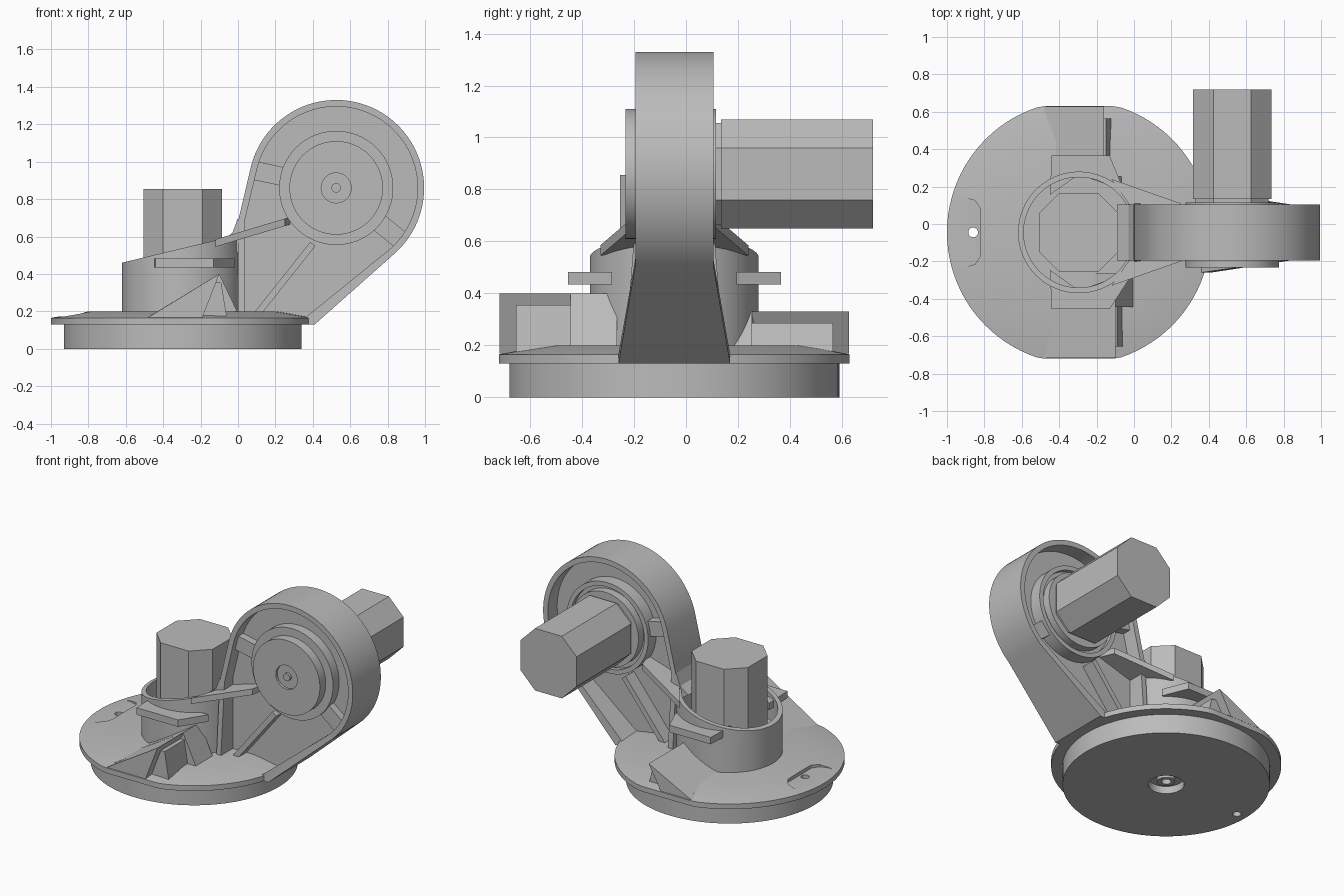
import bpy, bmesh, math
from mathutils import Vector

cube = bpy.data.objects.get("Cube")
if cube:
    bpy.data.objects.remove(cube, do_unlink=True)

mat = bpy.data.materials.new("plain grey")
mat.use_nodes = True
GREY = (0.5, 0.5, 0.5, 1)
mat.diffuse_color = GREY
mat.node_tree.nodes["Principled BSDF"].inputs["Base Color"].default_value = GREY

CX, CY = -0.295, -0.045      # base axis
HX, HZ = 0.525, 0.86         # arm hub axis


def finish(name, bm):
    bmesh.ops.recalc_face_normals(bm, faces=bm.faces)
    me = bpy.data.meshes.new(name)
    bm.to_mesh(me)
    bm.free()
    me.materials.append(mat)
    ob = bpy.data.objects.new(name, me)
    bpy.context.collection.objects.link(ob)
    return ob


def smooth(ob):
    ob.data.shade_smooth()
    ob.data.set_sharp_from_angle(angle=math.radians(25))


def prism(name, pts, a, b, axis="y", lift=None):
    """Extrude a 2D outline along y or z; lift(x) shears it upward."""
    bm = bmesh.new()
    rings = []
    for t in (a, b):
        ring = []
        for u, v in pts:
            p = Vector((u, t, v) if axis == "y" else (u, v, t))
            if lift:
                p.z += lift(u)
            ring.append(bm.verts.new(p))
        rings.append(ring)
        bm.faces.new(ring)
    n = len(pts)
    for i in range(n):
        j = (i + 1) % n
        bm.faces.new((rings[0][i], rings[0][j], rings[1][j], rings[1][i]))
    return finish(name, bm)


def lathe(name, profile, place, seg=96, closed=False):
    """Revolve (radius, height) points; place maps local xyz to the model."""
    bm = bmesh.new()
    rings = []
    for r, h in profile:
        count = seg if r > 0 else 1
        rings.append([bm.verts.new(place(r * math.cos(k * math.tau / seg),
                                         r * math.sin(k * math.tau / seg), h))
                      for k in range(count)])
    pairs = list(zip(rings, rings[1:]))
    if closed:
        pairs.append((rings[-1], rings[0]))
    for p, q in pairs:
        for k in range(seg):
            m = (k + 1) % seg
            loop = [p[k % len(p)], p[m % len(p)], q[m % len(q)], q[k % len(q)]]
            bm.faces.new(list(dict.fromkeys(loop)))
    return finish(name, bm)


def cut(ob, cutter):
    mod = ob.modifiers.new("cut", "BOOLEAN")
    mod.operation, mod.object, mod.solver = "DIFFERENCE", cutter, "EXACT"
    dg = bpy.context.evaluated_depsgraph_get()
    me = bpy.data.meshes.new_from_object(ob.evaluated_get(dg))
    ob.modifiers.clear()
    ob.data = me
    bpy.data.objects.remove(cutter, do_unlink=True)


def base_place(x, y, h):
    return (CX + x, CY + max(-0.675, min(0.675, y)), h)


def hub_place(x, y, h):
    return (HX + x, h, HZ + y)


def octagon(cx, cy, half, flat):
    return [(cx + x, cy + y) for x, y in (
        (half, flat), (flat, half), (-flat, half), (-half, flat),
        (-half, -flat), (-flat, -half), (flat, -half), (half, -flat))]


# Base disc and flange with two flat sides, socket below
base = lathe("base_plate", [(0, 0.07), (0.03, 0.07), (0.03, 0.02), (0.055, 0.02),
                            (0.055, 0.05), (0.11, 0.05), (0.11, 0), (0.635, 0),
                            (0.635, 0.13), (0.705, 0.13), (0.705, 0.165),
                            (0.5, 0.2), (0, 0.2)], base_place)
cut(base, lathe("hole_cutter", [(0, -0.1), (0.026, -0.1), (0.026, 0.4), (0, 0.4)],
                lambda x, y, h: (-0.86 + x, CY + y, h), 24))
cut(base, prism("pocket_cutter", [(-1.1, 0.14), (-0.9, 0.14), (-0.85, 0.125), (-0.82, 0.08),
                                  (-0.82, -0.17), (-0.85, -0.215), (-0.9, -0.23),
                                  (-1.1, -0.23)], 0.172, 0.4, "z"))
smooth(base)


# Upright tube with a slanted lip
def tube_place(x, y, h):
    z = 0.46 + 0.24 * (x + 0.325) if h > 0.4 else h
    return (CX + x, CY + y, z)


smooth(lathe("tube_wall", [(0.325, 0.19), (0.325, 0.5), (0.295, 0.5), (0.295, 0.19)],
             tube_place, closed=True))
smooth(lathe("tube_floor", [(0, 0.19), (0.3, 0.19), (0.3, 0.33), (0, 0.33)], tube_place))
prism("upright_motor", octagon(CX, CY, 0.21, 0.105), 0.3, 0.855, "z")

# Side lugs on the tube, and fins from the tube to the hub
for side, s in (("front", -1), ("back", 1)):
    end = -0.02 if s < 0 else -0.06
    prism(side + "_lug", [(-0.45, CY + s * 0.2), (-0.44, CY + s * 0.41),
                          (-0.13, CY + s * 0.41), (end, CY + s * 0.24),
                          (-0.1, CY + s * 0.24), (-0.295, CY + s * 0.31)], 0.435, 0.482, "z")
    prism(side + "_fin", [(-0.12, CY + s * 0.285), (0.25, CY + s * 0.155),
                          (0.28, CY + s * 0.05), (0.01, CY + s * 0.05),
                          (-0.03, CY + s * 0.155)], 0.545, 0.585, "z",
          lambda x: 0.3 * (x + 0.12))

# Ramps on the flange: overhanging outer end, stepped block, inner block
for side, s, peak, top in (("front", -1, -0.1, 0.4), ("back", 1, -0.16, 0.33)):
    y0, y1, y2, y3 = [CY + s * d for d in (0.22, 0.4, 0.61, 0.672)]
    if s > 0:
        y1 = CY + 0.3
    prism(side + "_ramp_inner", [(-0.48, 0.17), (peak, top), (peak + 0.1, 0.19)], y0, y1)
    prism(side + "_ramp_block", [(-0.48, 0.17), (peak - 0.07, top - 0.045),
                                 (peak + 0.01, top - 0.045), (peak + 0.04, 0.17)], y1, y2)
    prism(side + "_ramp_slab", [(-0.48, 0.168), (peak, top), (peak - 0.09, 0.168)], y1, y3)


# Arm: teardrop rim, flared where it meets the base
def outline(d):
    steps = 64
    pts = []
    for k in range(steps + 1):
        a = math.radians(166 - k * (166 + 48.6) / steps)
        pts.append((HX + (0.47 - d) * math.cos(a), HZ + (0.47 - d) * math.sin(a)))
    return pts + [(0.41 - 1.5 * d, 0.13 + d), (d, 0.13 + d), (d, 0.68)]


outer, inner = outline(0), outline(0.035)
bm = bmesh.new()
loops = []
for i, (o, n) in enumerate(zip(outer, inner)):
    w = {len(outer) - 3: 0.215, len(outer) - 2: 0.19}.get(i, 0.15)
    loops.append([bm.verts.new((p[0], CY + y, p[1]))
                  for p, y in ((o, -w), (o, w), (n, w), (n, -w))])
for i, a in enumerate(loops):
    b = loops[(i + 1) % len(loops)]
    for k in range(4):
        m = (k + 1) % 4
        bm.faces.new((a[k], a[m], b[m], b[k]))
smooth(finish("arm_rim", bm))
prism("arm_web", outline(0.02), CY - 0.06, CY + 0.05)
prism("arm_root_fillet", [(-0.09, 0.575), (-0.03, 0.62), (0.0, 0.7), (0.02, 0.5)],
      CY - 0.15, CY + 0.15)


# Ribs crossing the recess on both faces
def rib(name, start, stop, width, depth):
    a, b = Vector(start), Vector(stop)
    d = (b - a).normalized() * width / 2
    n = Vector((-d.y, d.x))
    prism(name, [tuple(p) for p in (a + n, b + n, b - n, a - n)], CY - depth, CY + depth)


rib("diagonal_rib", (0.09, 0.17), (0.4, 0.56), 0.035, 0.14)
for name, deg in (("upper_rib", 168), ("lower_rib", -39)):
    c, s = math.cos(math.radians(deg)), math.sin(math.radians(deg))
    rib(name, (HX + 0.28 * c, HZ + 0.28 * s), (HX + 0.45 * c, HZ + 0.45 * s), 0.1, 0.11)

# Hub: stepped barrel with a dished front disc and a centre pin
smooth(lathe("arm_hub", [(0, -0.232), (0.025, -0.232), (0.025, -0.215), (0.08, -0.215),
                         (0.08, -0.232), (0.25, -0.232), (0.25, -0.17), (0.305, -0.17),
                         (0.305, 0.09), (0.275, 0.09), (0.275, 0.06), (0.25, 0.06),
                         (0.25, 0.115), (0, 0.115)], hub_place))

# Side motor with a narrower neck
prism("side_motor_neck", octagon(HX, HZ, 0.195, 0.1), 0.1, 0.15)
prism("side_motor", octagon(HX, HZ, 0.21, 0.1), 0.135, 0.72)
